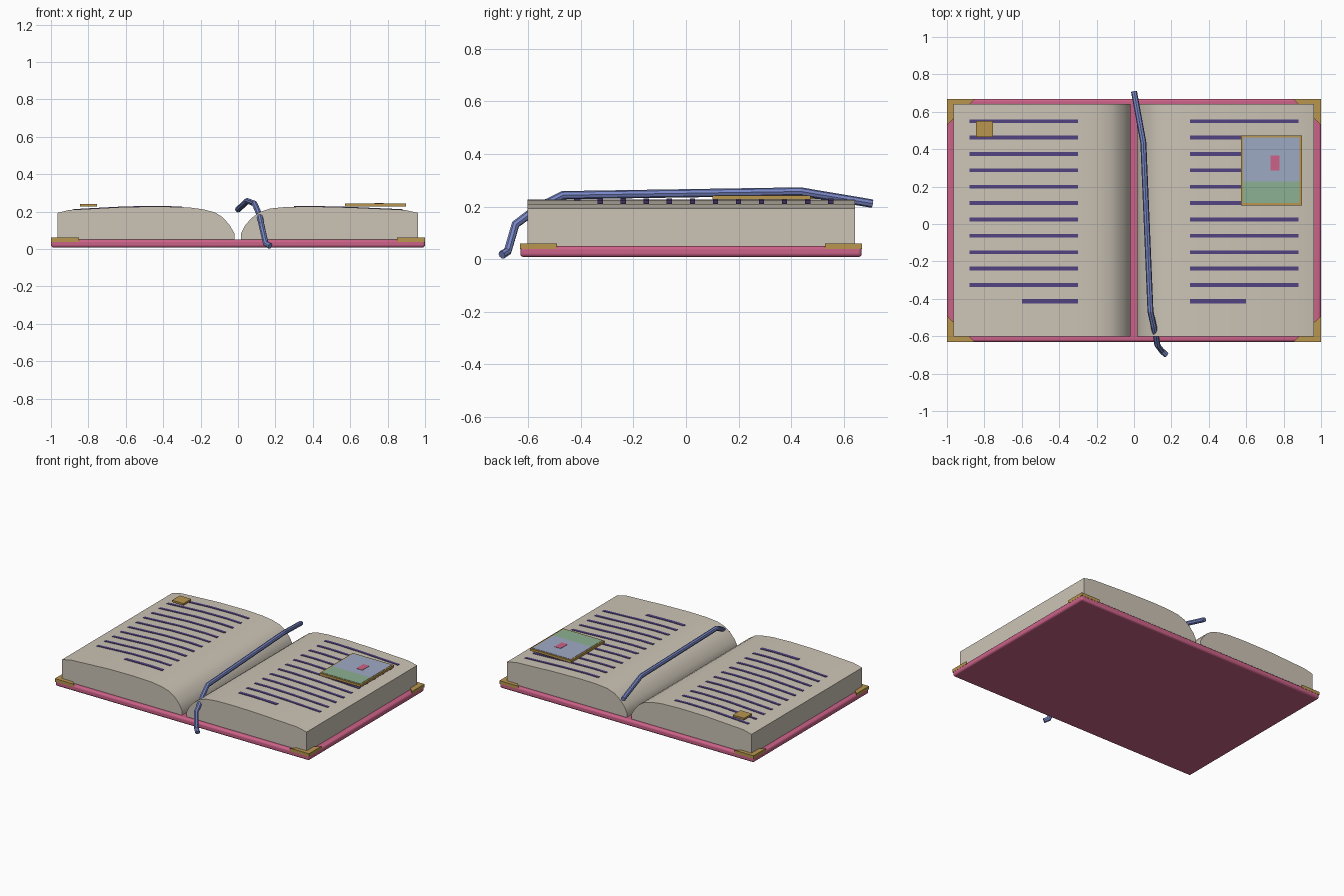
import bpy, bmesh, math

if "Cube" in bpy.data.objects:
    bpy.data.objects.remove(bpy.data.objects["Cube"])


def srgb(r, g, b):
    f = lambda c: (c / 255 / 12.92) if c / 255 <= 0.04045 else ((c / 255 + 0.055) / 1.055) ** 2.4
    return (f(r), f(g), f(b), 1)


def material(name, rgb):
    m = bpy.data.materials.new(name)
    m.diffuse_color = srgb(*rgb)
    m.use_nodes = True
    m.node_tree.nodes["Principled BSDF"].inputs["Base Color"].default_value = m.diffuse_color
    return m


PINK = material("rose cover", (204, 98, 136))
PAPER = material("paper", (204, 196, 182))
GOLD = material("gold", (184, 150, 78))
INK = material("violet ink", (82, 66, 128))
BLUE = material("ribbon blue", (122, 136, 200))
SKY = material("sky", (158, 170, 196))
GREEN = material("meadow", (140, 176, 146))


def prism(name, outline, mat, lo, hi, axis="z"):
    """Extrude a flat outline between lo and hi along z or y."""
    place = (lambda p, d: (p[0], p[1], d)) if axis == "z" else (lambda p, d: (p[0], d, p[1]))
    bm = bmesh.new()
    a = [bm.verts.new(place(p, lo)) for p in outline]
    b = [bm.verts.new(place(p, hi)) for p in outline]
    n = len(outline)
    bm.faces.new(a)
    bm.faces.new(b[::-1])
    for i in range(n):
        j = (i + 1) % n
        bm.faces.new((a[i], b[i], b[j], a[j]))
    bmesh.ops.recalc_face_normals(bm, faces=bm.faces)
    me = bpy.data.meshes.new(name)
    bm.to_mesh(me)
    bm.free()
    me.materials.append(mat)
    ob = bpy.data.objects.new(name, me)
    bpy.context.collection.objects.link(ob)
    return ob


def box(name, x0, x1, y0, y1, z0, z1, mat):
    return prism(name, [(x0, y0), (x1, y0), (x1, y1), (x0, y1)], mat, z0, z1)


def smooth(ob, angle):
    bpy.ops.object.select_all(action="DESELECT")
    ob.select_set(True)
    bpy.context.view_layer.objects.active = ob
    bpy.ops.object.shade_smooth_by_angle(angle=math.radians(angle))


# cover board with rounded edges
Y0, Y1 = -0.63, 0.668
cover = box("cover", -1, 1, Y0, Y1, 0.008, 0.05, PINK)
bev = cover.modifiers.new("round", "BEVEL")
bev.width, bev.segments = 0.013, 3
smooth(cover, 40)

# page blocks: domed tops rolling down into the gutter
left_top = [(-0.966, 0.193), (-0.90, 0.209), (-0.60, 0.225), (-0.40, 0.227), (-0.26, 0.222),
            (-0.18, 0.211), (-0.12, 0.194), (-0.08, 0.168), (-0.045, 0.128), (-0.02, 0.085)]
right_top = [(0.962, 0.193), (0.89, 0.209), (0.60, 0.222), (0.40, 0.227), (0.26, 0.225),
             (0.17, 0.216), (0.115, 0.197), (0.07, 0.163), (0.035, 0.122), (0.017, 0.085)]
for name, top in (("left_pages", left_top), ("right_pages", right_top)):
    outline = [(top[0][0], 0.045)] + top + [(top[-1][0], 0.045)]
    smooth(prism(name, outline, PAPER, -0.602, 0.642, "y"), 35)


def page_height(x, top):
    pts = sorted(top)
    for (xa, za), (xb, zb) in zip(pts, pts[1:]):
        if xa <= x <= xb:
            return za + (zb - za) * (x - xa) / (xb - xa)
    return pts[0][1]


# lines of writing that follow the page surface
for side, top in ((-1, left_top), (1, right_top)):
    for i in range(12):
        y = 0.55 - 0.0876 * i
        xs = [0.30, 0.40, 0.50, 0.60] if i == 11 else [0.30, 0.40, 0.50, 0.60, 0.88]
        zs = [page_height(side * x, top) for x in xs]
        upper = [(side * x, z + 0.003) for x, z in zip(xs, zs)]
        lower = [(side * x, z - 0.003) for x, z in zip(xs, zs)]
        half = 0.012 if i == 11 else 0.010
        prism("writing_line", upper + lower[::-1], INK, y - half, y + half, "y")

# triangular metal corner guards
for sx in (-1, 1):
    for yc, sy in ((Y0, 1), (Y1, -1)):
        prism("corner_guard", [(sx * 1.001, yc - sy * 0.001), (sx * 0.85, yc - sy * 0.001),
                               (sx * 1.001, yc + sy * 0.14)], GOLD, 0.038, 0.06)

# framed picture on the right page
box("picture_frame", 0.573, 0.897, 0.10, 0.473, 0.226, 0.242, GOLD)
box("picture_sky", 0.584, 0.886, 0.228, 0.462, 0.240, 0.244, SKY)
box("picture_meadow", 0.584, 0.886, 0.111, 0.228, 0.240, 0.244, GREEN)
box("picture_flower", 0.731, 0.779, 0.287, 0.366, 0.242, 0.246, PINK)

# gold ornament on the left page
box("page_ornament", -0.845, -0.755, 0.465, 0.552, 0.228, 0.241, GOLD)

# ribbon bookmark
path = [(0.0, 0.708, 0.211), (0.05, 0.435, 0.257), (0.088, -0.468, 0.243), (0.105, -0.545, 0.205),
        (0.118, -0.60, 0.168), (0.125, -0.648, 0.132), (0.148, -0.678, 0.03), (0.172, -0.70, 0.016)]
cu = bpy.data.curves.new("ribbon_bookmark", "CURVE")
cu.dimensions = "3D"
cu.bevel_depth, cu.bevel_resolution, cu.use_fill_caps = 0.016, 2, True
sp = cu.splines.new("POLY")
sp.points.add(len(path) - 1)
for p, co in zip(sp.points, path):
    p.co = (*co, 1)
sp.use_smooth = False
cu.materials.append(BLUE)
bpy.context.collection.objects.link(bpy.data.objects.new("ribbon_bookmark", cu))
